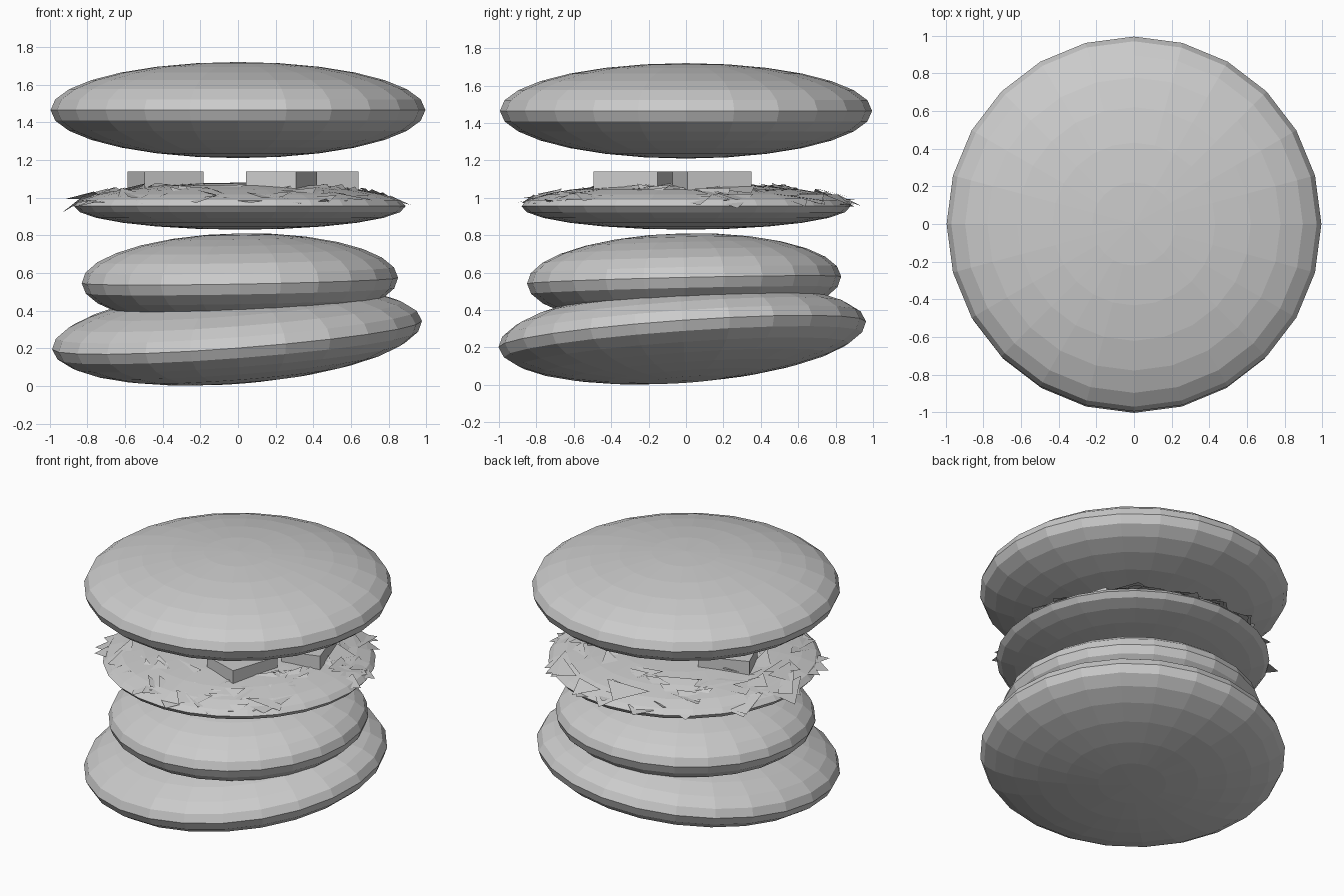
import bpy, bmesh, math, random
from mathutils import Vector, Euler

if "Cube" in bpy.data.objects:
    bpy.data.objects.remove(bpy.data.objects["Cube"])

random.seed(7)


def add_object(name, bm):
    mesh = bpy.data.meshes.new(name)
    bm.to_mesh(mesh)
    bm.free()
    obj = bpy.data.objects.new(name, mesh)
    bpy.context.collection.objects.link(obj)
    return obj


def flat_sphere(name, center, radius, half_height, tilt=(0, 0), segments=24, rings=14):
    bm = bmesh.new()
    bmesh.ops.create_uvsphere(bm, u_segments=segments, v_segments=rings, radius=1)
    obj = add_object(name, bm)
    obj.scale = (radius, radius, half_height)
    obj.rotation_euler = (math.radians(tilt[0]), math.radians(tilt[1]), 0)
    obj.location = center
    return obj


# Buns and patty: squashed faceted spheres, the lower ones slightly tilted
flat_sphere("bottom_bun", (-0.005, -0.02, 0.27), 0.985, 0.25, (4, -4.4))
flat_sphere("patty", (0.01, -0.01, 0.56), 0.84, 0.25, (1.3, -1))
flat_sphere("top_bun", (0, 0, 1.465), 0.995, 0.255)

# Lettuce bed
flat_sphere("lettuce_bed", (0.01, 0, 0.955), 0.88, 0.125, segments=28, rings=12)

# Lettuce shreds: thin jagged triangles lying along the upper rim of the bed
bm = bmesh.new()
for i in range(170):
    angle = random.uniform(0, math.tau)
    r = random.uniform(0.5, 0.88)
    z = 0.955 + 0.125 * math.sqrt(max(0, 1 - (r / 0.89) ** 2))
    outward = Vector((math.cos(angle), math.sin(angle), -0.25))
    along = Vector((-math.sin(angle), math.cos(angle), 0))
    center = Vector((r * math.cos(angle), r * math.sin(angle), z - 0.01))
    length = random.uniform(0.06, 0.17)
    corners = []
    for u, v in ((-1, -0.4), (1, -0.3), (random.uniform(-0.6, 0.6), 0.7)):
        p = center + along * u * length + outward * v * length
        p.z += random.uniform(-0.03, 0.025)
        flat = math.hypot(p.x, p.y)
        if flat > 0.94:
            p.x *= 0.94 / flat
            p.y *= 0.94 / flat
        p.z = min(max(p.z, 0.89), 1.09)
        corners.append(bm.verts.new(p))
    bm.faces.new(corners)
add_object("lettuce_shreds", bm)

# Three small slices resting on the lettuce: centre, size, turn
slices = [((0.23, -0.28), (0.28, 0.36), -18),
          ((0.46, 0.14), (0.26, 0.36), 18),
          ((-0.385, 0.08), (0.34, 0.24), 22)]
for i, ((x, y), (sx, sy), turn) in enumerate(slices):
    bm = bmesh.new()
    bmesh.ops.create_cube(bm, size=1)
    obj = add_object(f"topping_slice_{i + 1}", bm)
    obj.scale = (sx, sy, 0.10)
    obj.location = (x, y, 1.09)
    obj.rotation_euler = Euler((0, 0, math.radians(turn)))
